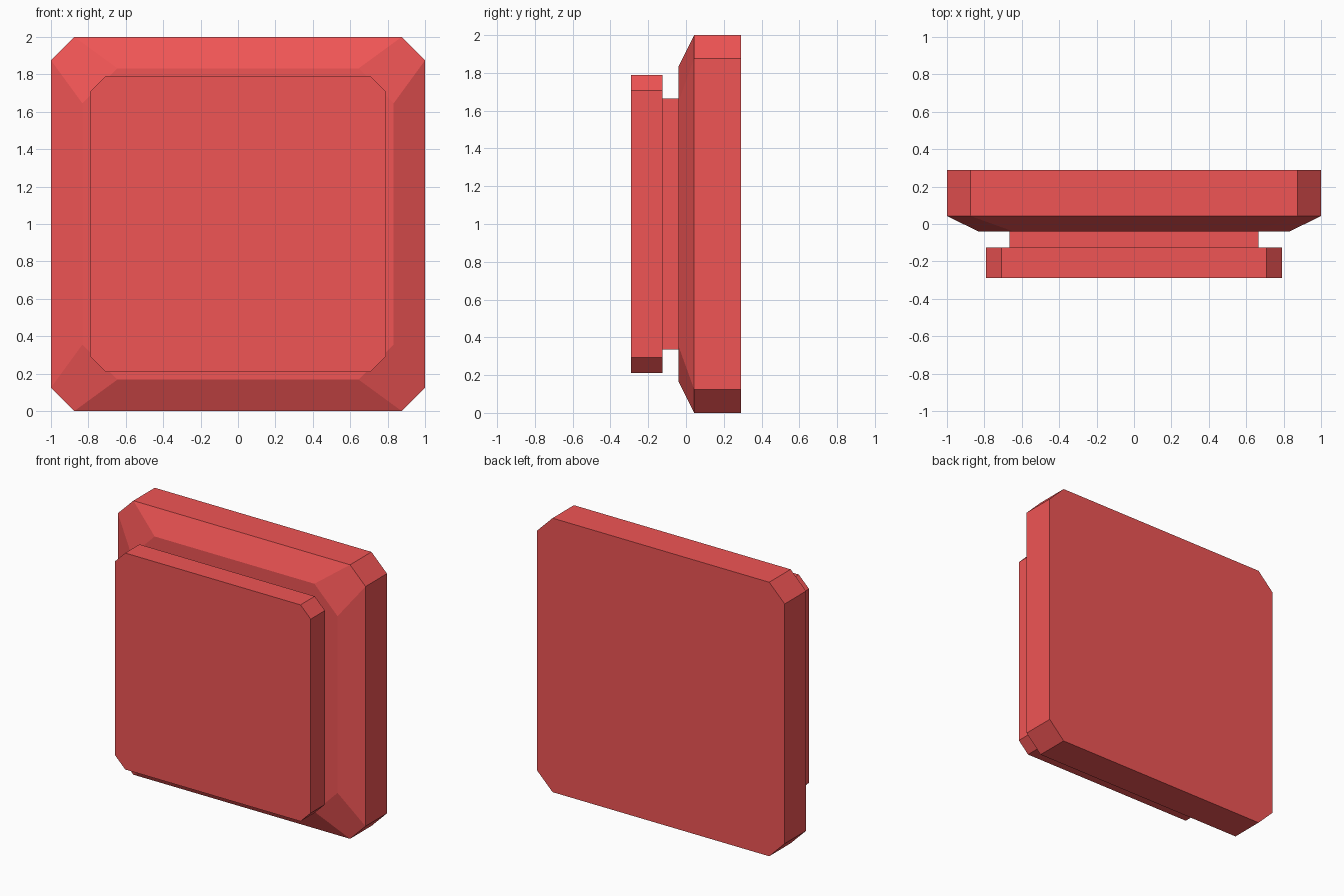
import bpy, bmesh

if "Cube" in bpy.data.objects:
    bpy.data.objects.remove(bpy.data.objects["Cube"])

red = bpy.data.materials.new("red")
red.diffuse_color = (0.87, 0.09, 0.09, 1.0)
red.use_nodes = True
red.node_tree.nodes["Principled BSDF"].inputs["Base Color"].default_value = red.diffuse_color
CENTRE_Z = 1.0


def outline(half, flat):
    """Square outline; flat < half cuts the corners at 45 degrees."""
    if flat >= half:
        return [(half, half), (-half, half), (-half, -half), (half, -half)]
    return [(half, flat), (flat, half), (-flat, half), (-half, flat),
            (-half, -flat), (-flat, -half), (flat, -half), (half, -flat)]


def plate(name, sections):
    """Loft outlines along y; each section is (y, half size, flat half length)."""
    bm = bmesh.new()
    rings = [[bm.verts.new((x, y, CENTRE_Z + z)) for x, z in outline(half, flat)]
             for y, half, flat in sections]
    for a, b in zip(rings, rings[1:]):
        n = len(a)
        for i in range(n):
            j = (i + 1) % n
            bm.faces.new((a[i], a[j], b[j], b[i]))
    bm.faces.new(rings[0])
    bm.faces.new(rings[-1])
    bmesh.ops.recalc_face_normals(bm, faces=bm.faces)
    mesh = bpy.data.meshes.new(name)
    bm.to_mesh(mesh)
    bm.free()
    mesh.materials.append(red)
    obj = bpy.data.objects.new(name, mesh)
    bpy.context.collection.objects.link(obj)
    return obj


# Large rear plate with a sloped front rim
plate("back_plate", [(0.29, 1.0, 0.875), (0.043, 1.0, 0.875), (-0.04, 0.832, 0.645)])
# Square neck joining the two plates
plate("neck", [(-0.04, 0.665, 0.665), (-0.125, 0.665, 0.665)])
# Smaller front plate with cut corners
plate("front_plate", [(-0.125, 0.79, 0.708), (-0.29, 0.79, 0.708)])
